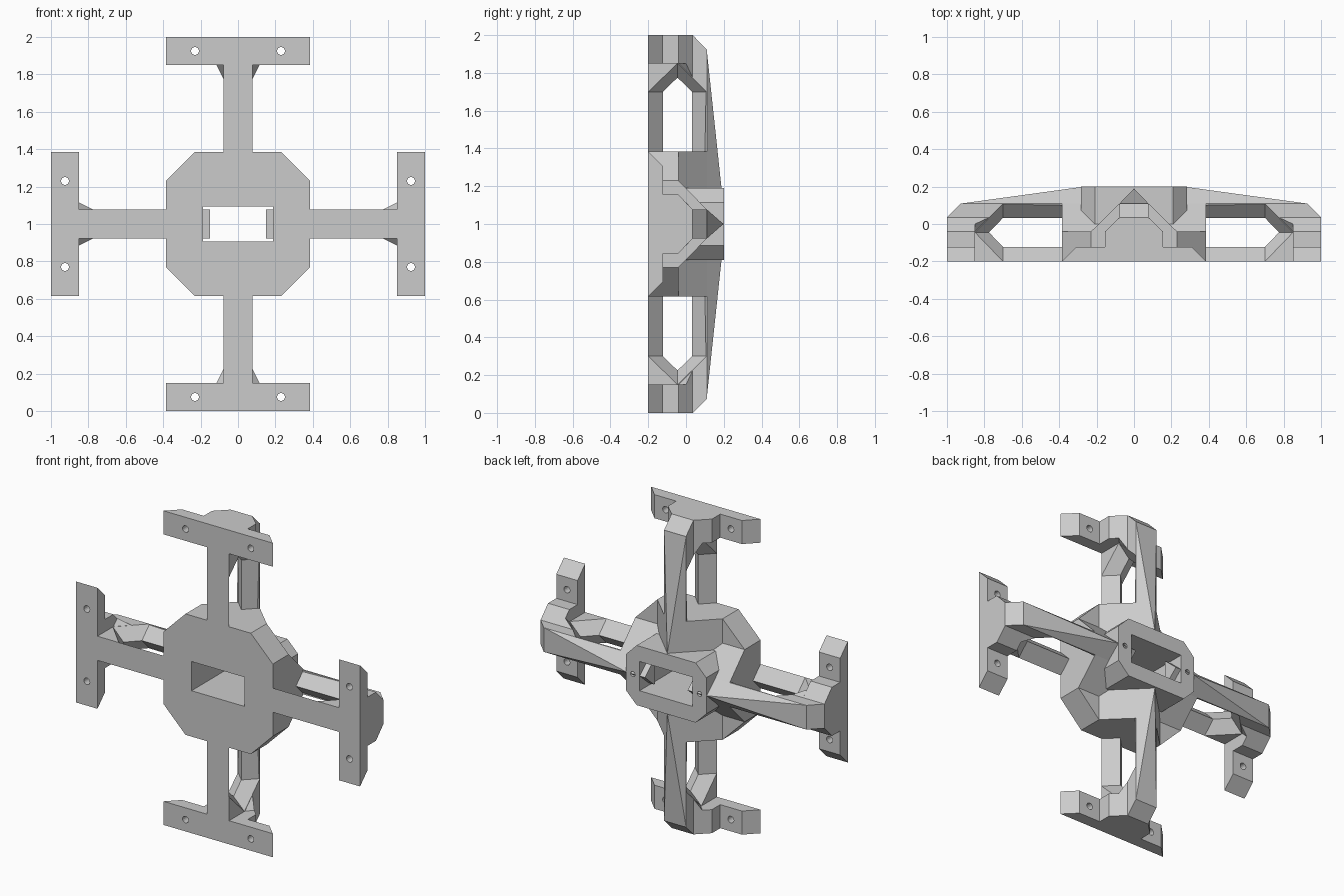
import bpy, bmesh, math
from mathutils import Vector, Matrix

cube = bpy.data.objects.get("Cube")
if cube:
    bpy.data.objects.remove(cube, do_unlink=True)

grey = bpy.data.materials.new("plain grey")
grey.use_nodes = True
colour = (0.6, 0.6, 0.6, 1)
grey.diffuse_color = colour
grey.node_tree.nodes["Principled BSDF"].inputs["Base Color"].default_value = colour

CENTRE = Vector((0, 0, 1))
W = 0.077       # half width of an arm
FRONT, BACK = -0.2, 0.11


def hull(name, points, turn=0):
    """Flat-faced convex part; points are (side, depth, outward), turned about the hub."""
    bm = bmesh.new()
    spin = Matrix.Rotation(math.radians(90 * turn), 3, 'Y')
    for p in points:
        bm.verts.new(spin @ Vector(p) + CENTRE)
    res = bmesh.ops.convex_hull(bm, input=bm.verts[:])
    loose = [v for v in bm.verts if not v.link_faces]
    bmesh.ops.delete(bm, geom=loose, context='VERTS')
    bmesh.ops.dissolve_limit(bm, angle_limit=0.01, verts=bm.verts[:], edges=bm.edges[:])
    bmesh.ops.recalc_face_normals(bm, faces=bm.faces[:])
    mesh = bpy.data.meshes.new(name)
    bm.to_mesh(mesh)
    bm.free()
    mesh.materials.append(grey)
    ob = bpy.data.objects.new(name, mesh)
    bpy.context.scene.collection.objects.link(ob)
    return ob


def both(points):
    """Mirror points to both sides."""
    return [(s * x, y, z) for x, y, z in points for s in (1, -1)]


def extrude(profile, r0, r1):
    """Sweep a mirrored (side, depth) profile outward from r0 to r1."""
    return both([(x, y, r) for x, y in profile for r in (r0, r1)])


def octagon(a, b, cut, y0, y1):
    return [(sx * x, y, sz * z) for x, z in ((a, b - cut), (a - cut, b))
            for sx in (1, -1) for sz in (1, -1) for y in (y0, y1)]


def cut(ob, cutter):
    mod = ob.modifiers.new("hole", 'BOOLEAN')
    mod.object = cutter
    mod.solver = 'EXACT'
    cutter.hide_render = True
    cutter.hide_set(True)


def drill(name, x, y0, y1, r, turn, radius):
    """Round cutter lying along the depth axis."""
    ring = [i * math.tau / 16 for i in range(16)]
    return hull(name, [(x + radius * math.cos(a), y, r + radius * math.sin(a))
                       for a in ring for y in (y0, y1)], turn)


# Core: octagonal plate, two crossing tapered webs and the raised hub
plate = hull("centre_plate", octagon(0.385, 0.385, 0.155, FRONT, -0.04))
web_profile = [(0.23, -0.04), (0.23, -0.06), (W, BACK)]
webs = [hull("core_web", extrude(web_profile, -0.385, 0.385), t) for t in (0, 1)]
hub = hull("back_hub", octagon(0.283, 0.19, 0.075, 0, 0.2))
slot = hull("slot_cutter", both([(0.187, y, z) for y in (-0.5, 0.5) for z in (-0.093, 0.093)]))
for part in [plate, hub] + webs:
    cut(part, slot)
for x in (-0.235, 0.235):
    cut(hub, drill("hub_hole_cutter", x, 0.12, 0.3, 0, 0, 0.016))

# Four arms
for turn, arm in enumerate(("top", "left", "bottom", "right")):
    upright = turn % 2 == 0
    # Three-sided front stem and back strut
    hull(arm + "_front_stem", extrude([(W, FRONT), (0, -0.123)], 0.36, 0.70), turn)
    hull(arm + "_back_strut", extrude([(W, BACK), (0, 0.033)], 0.36, 0.70), turn)

    # Tapered corners that close the arm opening
    tip = [(W, -0.045, 0.85), (0, -0.045, 0.775)]
    hull(arm + "_front_corner", both(tip + [(W, FRONT, 0.70), (0, -0.123, 0.70),
                                            (W, FRONT, 0.85)]), turn)
    hull(arm + "_back_corner", both(tip + [(W, BACK, 0.70), (0, 0.033, 0.70),
                                           (W, BACK, 0.85)]), turn)
    for s in (1, -1):
        hull(arm + "_gusset", [(s * W, -0.04, 0.85), (s * 0.115, 0, 0.85),
                               (s * W, 0.035, 0.775), (s * W, 0.035, 0.85)], turn)

    # Neck and bevelled end
    hull(arm + "_neck", extrude([(0.155, FRONT), (0.155, -0.04), (W, 0.035)], 0.85, 1), turn)
    hull(arm + "_end", both([(W, 0, 0.85), (W, 0, 1), (W, 0.035, 1),
                             (W, BACK, 0.85), (W, BACK, 0.925)]), turn)

    # Ridge rising along the back towards the hub
    r, y = (0.19, 0.188) if upright else (0.28, 0.198)
    hull(arm + "_ridge", both([(W, BACK, 0.92), (W, BACK, 0.15), (0, y, r), (0, y, 0.15),
                               (W, 0.1, 0.38), (W, 0.1, 0.15)]), turn)

    # Mounting bar with slanted ends and two holes
    bar = hull(arm + "_mounting_bar", extrude([(0.385, FRONT), (0.308, -0.123)], 0.85, 1), turn)
    for x in (-0.23, 0.23):
        cut(bar, drill("bar_hole_cutter", x, -0.4, 0.2, 0.925, turn, 0.021))
